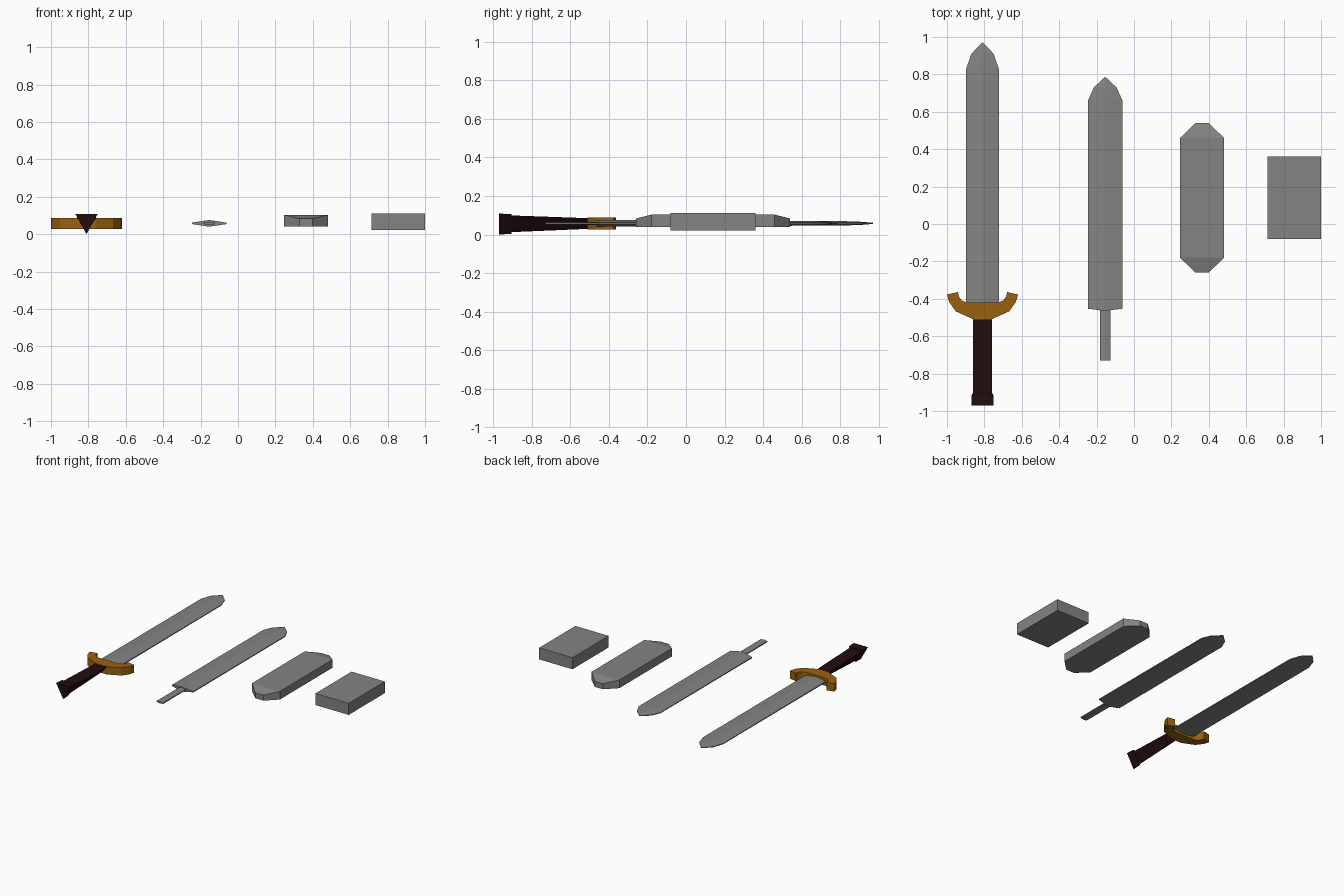
import bpy, bmesh

if "Cube" in bpy.data.objects:
    bpy.data.objects.remove(bpy.data.objects["Cube"])


def material(name, rgb):
    m = bpy.data.materials.new(name)
    m.diffuse_color = (*rgb, 1)
    m.use_nodes = True
    m.node_tree.nodes["Principled BSDF"].inputs["Base Color"].default_value = m.diffuse_color
    return m


STEEL = material("grey steel", (0.23, 0.23, 0.222))
BRASS = material("dark brass", (0.32, 0.12, 0.005))
LEATHER = material("dark leather", (0.016, 0.004, 0.004))


def loft(name, rings, mat):
    """Join equal-sized point rings with quads and cap both ends."""
    bm = bmesh.new()
    vs = [[bm.verts.new(p) for p in r] for r in rings]
    n = len(rings[0])
    for a, b in zip(vs, vs[1:]):
        for i in range(n):
            j = (i + 1) % n
            bm.faces.new((a[i], a[j], b[j], b[i]))
    bm.faces.new(vs[0])
    bm.faces.new(vs[-1])
    bmesh.ops.recalc_face_normals(bm, faces=bm.faces)
    me = bpy.data.meshes.new(name)
    bm.to_mesh(me)
    bm.free()
    me.materials.append(mat)
    ob = bpy.data.objects.new(name, me)
    bpy.context.collection.objects.link(ob)
    return ob


def block(x, y, w, z0, z1):
    """Rectangular cross-section at one y."""
    return [(x - w, y, z0), (x + w, y, z0), (x + w, y, z1), (x - w, y, z1)]


def ridged(x, y, w, t, e, dy=0, z=0.058):
    """Flattened diamond section with thin edges; dy shifts the ridge."""
    return [(x - w, y, z - e), (x, y + dy, z - t), (x + w, y, z - e),
            (x + w, y, z + e), (x, y + dy, z + t), (x - w, y, z + e)]


def triangle(x, y, w, z0, z1):
    """Triangular section, point down."""
    return [(x - w, y, z1), (x, y, z0), (x + w, y, z1)]


# Raw ingot
loft("ingot", [block(0.857, y, 0.142, 0.022, 0.111) for y in (-0.08, 0.36)], STEEL)

# Drawn-out billet with tapered ends
loft("billet", [block(0.364, y, w, 0.04, z) for y, w, z in
                ((-0.26, 0.035, 0.083), (-0.18, 0.118, 0.103),
                 (0.46, 0.118, 0.103), (0.54, 0.035, 0.083))], STEEL)

# Bare blade and its tang
BX = -0.154
loft("bare_blade", [ridged(BX, -0.453, 0.092, 0.018, 0.004, -0.012),
                    ridged(BX, 0.66, 0.092, 0.012, 0.003),
                    ridged(BX, 0.73, 0.061, 0.009, 0.003),
                    ridged(BX, 0.785, 0.002, 0.003, 0.002)], STEEL)
loft("tang", [ridged(BX, y, 0.028, 0.008, 0.004) for y in (-0.73, -0.45)], STEEL)

# Finished sword: blade
SX = -0.81
loft("sword_blade", [ridged(SX, -0.44, 0.087, 0.018, 0.004),
                     ridged(SX, 0.83, 0.087, 0.011, 0.003),
                     ridged(SX, 0.91, 0.06, 0.008, 0.003),
                     ridged(SX, 0.97, 0.002, 0.003, 0.002)], STEEL)

# Curved crossguard: (outer x, y, inner x, y) for the right half, mirrored
half = [(0.048, -0.51, 0.085, -0.42), (0.143, -0.467, 0.112, -0.408),
        (0.178, -0.418, 0.125, -0.39), (0.19, -0.377, 0.132, -0.364)]
path = [(-a, b, -c, d) for a, b, c, d in reversed(half)] + half
loft("crossguard", [[(SX + a, b, 0.027), (SX + a, b, 0.087),
                     (SX + c, d, 0.087), (SX + c, d, 0.027)]
                    for a, b, c, d in path], BRASS)

# Three-sided grip and pommel
loft("grip", [triangle(SX, -0.91, 0.05, 0.012, 0.099),
              triangle(SX, -0.49, 0.05, 0.03, 0.084)], LEATHER)
loft("pommel", [triangle(SX, -0.97, 0.06, 0.0, 0.108),
                triangle(SX, -0.905, 0.057, 0.003, 0.107)], LEATHER)
